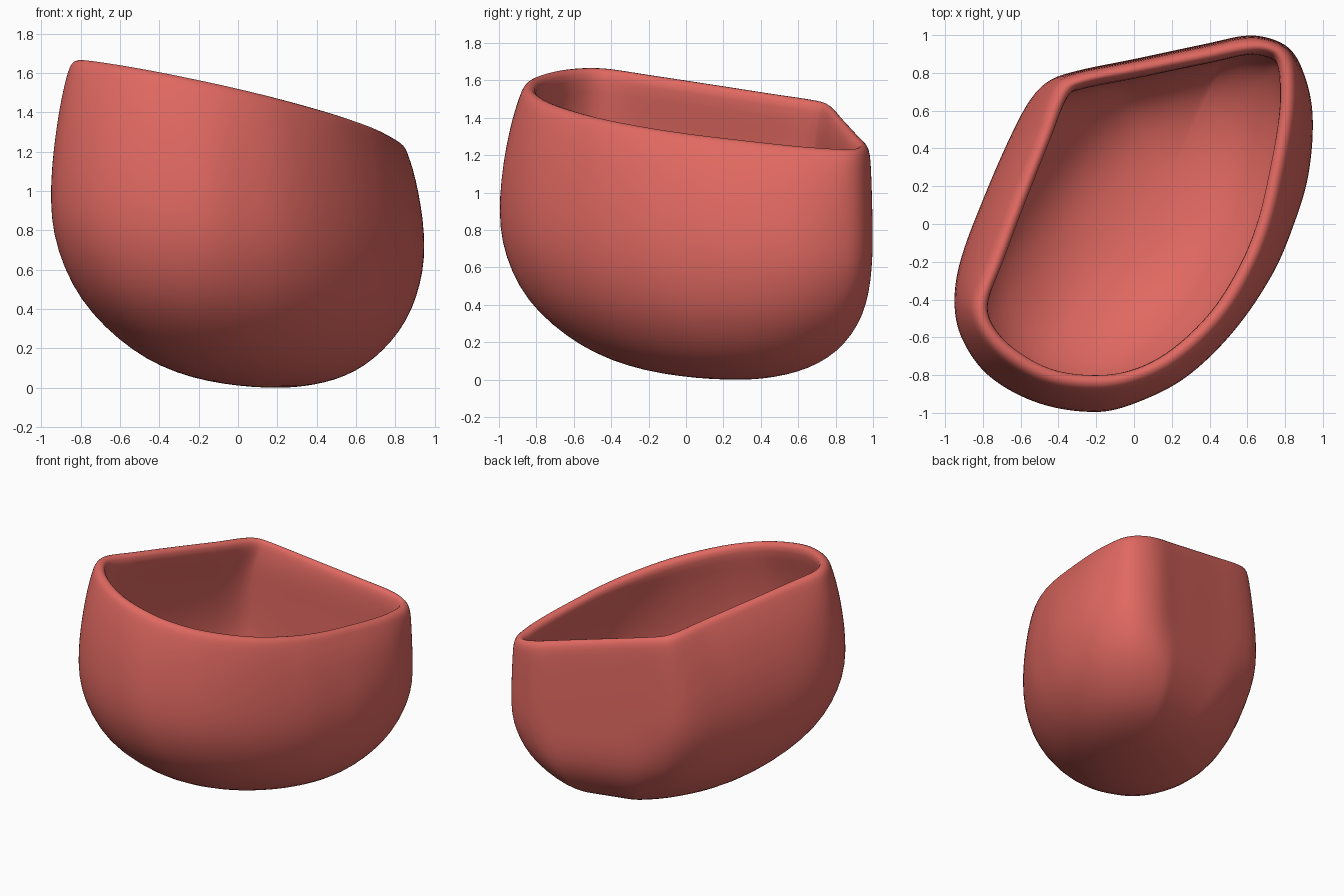
import bpy, bmesh
from mathutils import Vector as V

if "Cube" in bpy.data.objects:
    bpy.data.objects.remove(bpy.data.objects["Cube"])

# Plan outlines, matched point by point: widest body line and rim opening
BODY = [(.63, 1), (.82, .935), (.915, .76), (.95, .55), (.925, .25), (.85, 0),
        (.74, -.26), (.53, -.57), (.27, -.82), (0, -.955), (-.2, -1), (-.5, -.955),
        (-.77, -.81), (-.915, -.61), (-.955, -.42), (-.925, -.2), (-.815, .1),
        (-.655, .47), (-.53, .69), (-.40, .785), (0, .872), (.4, .957)]
OPENING = [(.65, .905), (.74, .88), (.765, .74), (.755, .55), (.70, .25), (.64, 0),
           (.55, -.22), (.40, -.46), (.19, -.66), (0, -.76), (-.2, -.79), (-.43, -.76),
           (-.63, -.65), (-.74, -.53), (-.765, -.42), (-.69, -.22), (-.57, .1),
           (-.42, .48), (-.35, .66), (-.29, .725), (0, .78), (.4, .857)]
# Wall profile: (height fraction, width fraction), bottom to widest line
LOWER = [(.002, .12), (.011, .25), (.03, .40), (.065, .55), (.115, .68),
         (.185, .80), (.27, .90), (.366, .96), (.47, .992), (.57, 1)]
UPPER = [(.68, .09), (.79, .33), (.89, .65)]
POLE = V((.2, .28))
LONG, WIDE = V((.58, .814)), V((-.814, .58))
THICK = .095
STEPS = 4


def smooth_loop(points):
    pts = [V(p) for p in points]
    n, out = len(pts), []
    for i in range(n):
        a, b, c, d = (pts[(i + k) % n] for k in (-1, 0, 1, 2))
        size = (c - b).length
        m0 = (c - a) * size / ((c - b).length + (b - a).length)
        m1 = (d - b) * size / ((d - c).length + (c - b).length)
        for k in range(STEPS):
            t = k / STEPS
            out.append(b * (2*t**3 - 3*t*t + 1) + m0 * (t**3 - 2*t*t + t)
                       + c * (3*t*t - 2*t**3) + m1 * (t**3 - t*t))
    return out


def rim_height(p):
    return 1.466 - .21 * p.x - .072 * p.y


def rounder(p, h):
    # Towards the base the outline turns into a plain ellipse, moved back a little
    size = ((p.dot(LONG) / 1.13) ** 2 + (p.dot(WIDE) / .76) ** 2) ** .5
    oval = p * min(1 / size, 1.03) + V((.02, .06))
    return p.lerp(oval, min(1, max(0, (.5 - h) / .4)))


def column(m, o):
    # One vertical slice: outside wall and rounded lip
    gap = m - o
    lip = o + gap.normalized() * min(.1, .85 * gap.length)
    crest = (o + lip) / 2
    top = rim_height(crest)
    pts = [(POLE + (rounder(m, h) - POLE) * s, h * top) for h, s in LOWER]
    pts += [(m.lerp(lip, t), h * top) for h, t in UPPER]
    pts += [(lip, top - .06), (lip.lerp(crest, .35), top - .018), (crest, top),
            (crest.lerp(o, .6), top - .012), (o, top - .05)]
    return [V((p.x, p.y, z)) for p, z in pts]


def loft(bm, cols, start):
    for i, a in enumerate(cols):
        b = cols[(i + 1) % len(cols)]
        for j in range(start, len(a) - 1):
            bm.faces.new((a[j], a[j + 1], b[j + 1], b[j]))


# Outside: loft slices around the outline and close the base
bm = bmesh.new()
cols = [[bm.verts.new(p) for p in column(m, o)]
        for m, o in zip(smooth_loop(BODY), smooth_loop(OPENING))]
under = bm.verts.new((POLE.x, POLE.y, 0))
loft(bm, cols, 0)
bm.normal_update()

# Inside: follow the outside wall at an even thickness
walls = len(LOWER) + len(UPPER)
middle = V((0, .05, .9))
inside = []
for c in cols:
    line = [c[-1]]
    for v in reversed(c[:walls]):
        n = v.normal if v.normal.dot(v.co - middle) > 0 else -v.normal
        line.append(bm.verts.new(v.co - n * THICK))
    inside.append(line)
loft(bm, inside, 0)
floor = bm.verts.new((POLE.x, POLE.y, THICK))
for i, c in enumerate(cols):
    k = (i + 1) % len(cols)
    bm.faces.new((under, c[0], cols[k][0]))
    bm.faces.new((floor, inside[k][-1], inside[i][-1]))
bmesh.ops.recalc_face_normals(bm, faces=bm.faces)
for f in bm.faces:
    f.smooth = True
mesh = bpy.data.meshes.new("bowl")
bm.to_mesh(mesh)
bm.free()
bowl = bpy.data.objects.new("bowl", mesh)
bpy.context.collection.objects.link(bowl)

# Soft rounding and red material
sub = bowl.modifiers.new("rounding", 'SUBSURF')
sub.levels = sub.render_levels = 1
red = bpy.data.materials.new("red")
red.diffuse_color = (.75, .14, .12, 1)
red.use_nodes = True
red.node_tree.nodes["Principled BSDF"].inputs["Base Color"].default_value = red.diffuse_color
mesh.materials.append(red)
